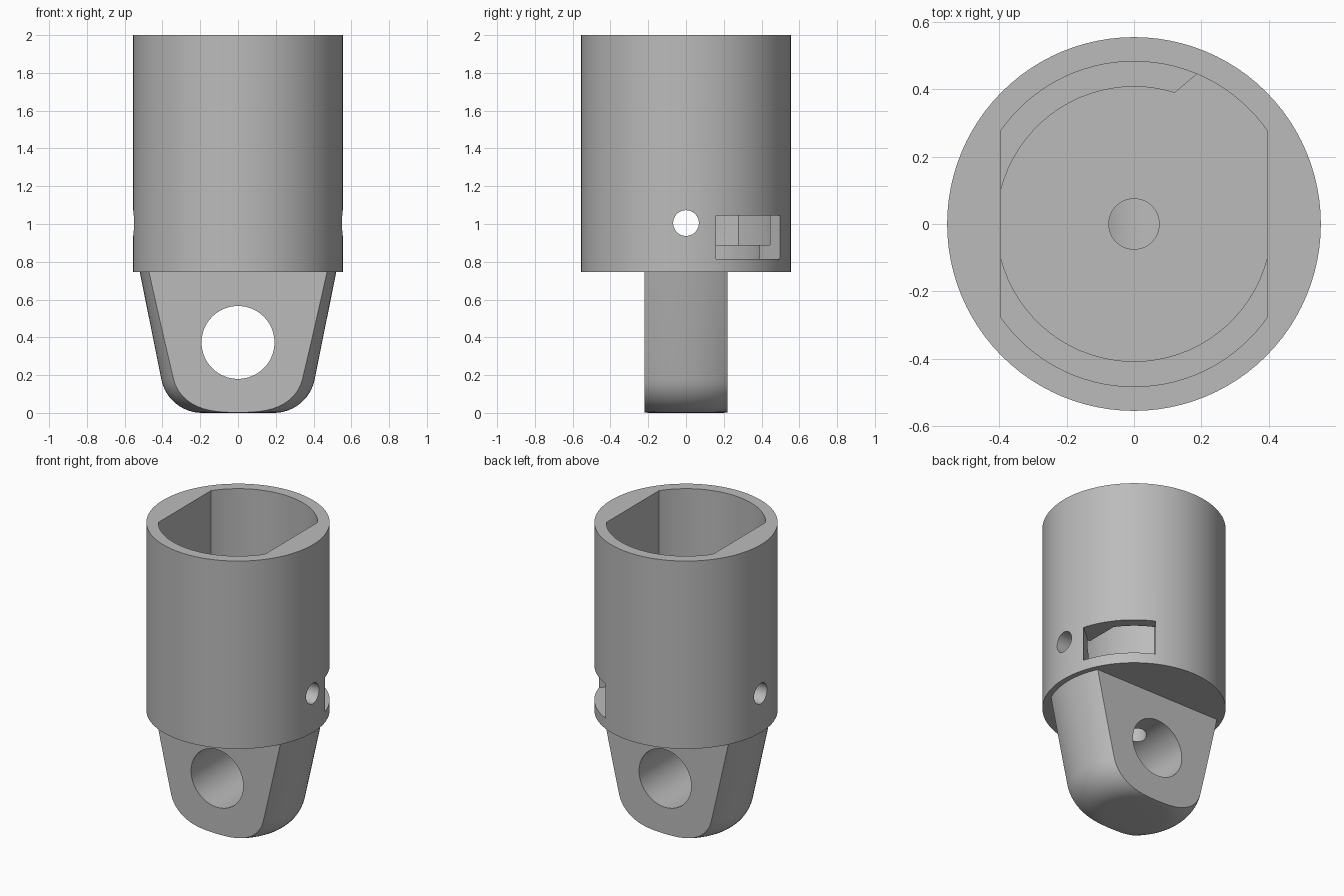
import bpy
import bmesh
from math import acos, cos, sin, pi, radians, tau, atan2
from mathutils import Matrix

if "Cube" in bpy.data.objects:
    bpy.data.objects.remove(bpy.data.objects["Cube"], do_unlink=True)

grey = bpy.data.materials.new("plain grey")
grey.use_nodes = True
tone = (0.5, 0.5, 0.5, 1)
grey.diffuse_color = tone
grey.node_tree.nodes["Principled BSDF"].inputs["Base Color"].default_value = tone


def finish(bm, name):
    bmesh.ops.recalc_face_normals(bm, faces=bm.faces)
    mesh = bpy.data.meshes.new(name)
    bm.to_mesh(mesh)
    bm.free()
    mesh.materials.append(grey)
    ob = bpy.data.objects.new(name, mesh)
    bpy.context.collection.objects.link(ob)
    return ob


def prism(name, outline, z0, z1):
    """Upright prism over an xy outline."""
    bm = bmesh.new()
    face = bm.faces.new([bm.verts.new((x, y, z0)) for x, y in outline])
    out = bmesh.ops.extrude_face_region(bm, geom=[face])
    top = [v for v in out["geom"] if isinstance(v, bmesh.types.BMVert)]
    bmesh.ops.translate(bm, vec=(0, 0, z1 - z0), verts=top)
    return finish(bm, name)


def circle(r, n=96):
    return [(r * cos(tau * i / n), r * sin(tau * i / n)) for i in range(n)]


def flatted_circle(r, flat, n=32):
    """Circle with two flats at x = +-flat."""
    a = acos(flat / r)
    angles = [a + (pi - 2 * a) * i / n for i in range(n + 1)]
    return [(r * cos(t + s), r * sin(t + s)) for s in (0, pi) for t in angles]


def rod(name, r, length, axis, z):
    """Horizontal cylinder centred on the z axis."""
    ob = prism(name, circle(r, 64), -length / 2, length / 2)
    ob.data.transform(Matrix.Translation((0, 0, z)) @ Matrix.Rotation(pi / 2, 4, axis))
    return ob


def box(name, x0, x1, half_y, z0, z1):
    return prism(name, [(x0, -half_y), (x1, -half_y), (x1, half_y), (x0, half_y)], z0, z1)


def combine(target, other, operation):
    mod = target.modifiers.new(operation.lower(), "BOOLEAN")
    mod.operation = operation
    mod.solver = "EXACT"
    mod.object = other
    bpy.context.view_layer.objects.active = target
    bpy.ops.object.modifier_apply(modifier=mod.name)
    bpy.data.objects.remove(other, do_unlink=True)


# Lug: a rounded cone turned round z, trimmed to a slab
slope = atan2(0.2, 1)
core, fillet = 0.19, 0.22
profile = [(0, 0)]
for i in range(13):
    t = -pi / 2 + (pi / 2 - slope) * i / 12
    profile.append((core + fillet * cos(t), fillet + fillet * sin(t)))
profile += [(0.525, 0.77), (0, 0.77)]
bm = bmesh.new()
verts = [bm.verts.new((x, 0, z)) for x, z in profile]
edges = [bm.edges.new(pair) for pair in zip(verts, verts[1:])]
bmesh.ops.spin(bm, geom=verts + edges, cent=(0, 0, 0), axis=(0, 0, 1),
               angle=tau, steps=96, use_duplicate=False)
bmesh.ops.remove_doubles(bm, verts=bm.verts, dist=0.0001)
lug = finish(bm, "lug")
combine(lug, box("slab", -1, 1, 0.22, -0.5, 1), "INTERSECT")

# Round socket body, joined to the lug
socket = prism("socket_with_lug", circle(0.555), 0.745, 2)
combine(socket, lug, "UNION")

# Stepped bore with two flats
combine(socket, prism("bore", flatted_circle(0.483, 0.395), 0.89, 2.2), "DIFFERENCE")
combine(socket, prism("lower_bore", flatted_circle(0.408, 0.395), 0.815, 1), "DIFFERENCE")

# Side window
window = box("window", 0.2, 0.8, 0.221, 0.815, 1.045)
window.data.transform(Matrix.Rotation(radians(40), 4, "Z"))
combine(socket, window, "DIFFERENCE")

# Pin holes, lug eye and drain hole
combine(socket, rod("pin_hole", 0.068, 2, "Y", 1.005), "DIFFERENCE")
combine(socket, rod("lug_eye", 0.193, 2, "X", 0.373), "DIFFERENCE")
combine(socket, prism("drain", circle(0.075, 48), 0.45, 0.9), "DIFFERENCE")

bpy.ops.object.select_all(action="DESELECT")
socket.select_set(True)
bpy.context.view_layer.objects.active = socket
bpy.ops.object.shade_smooth_by_angle(angle=radians(25))
